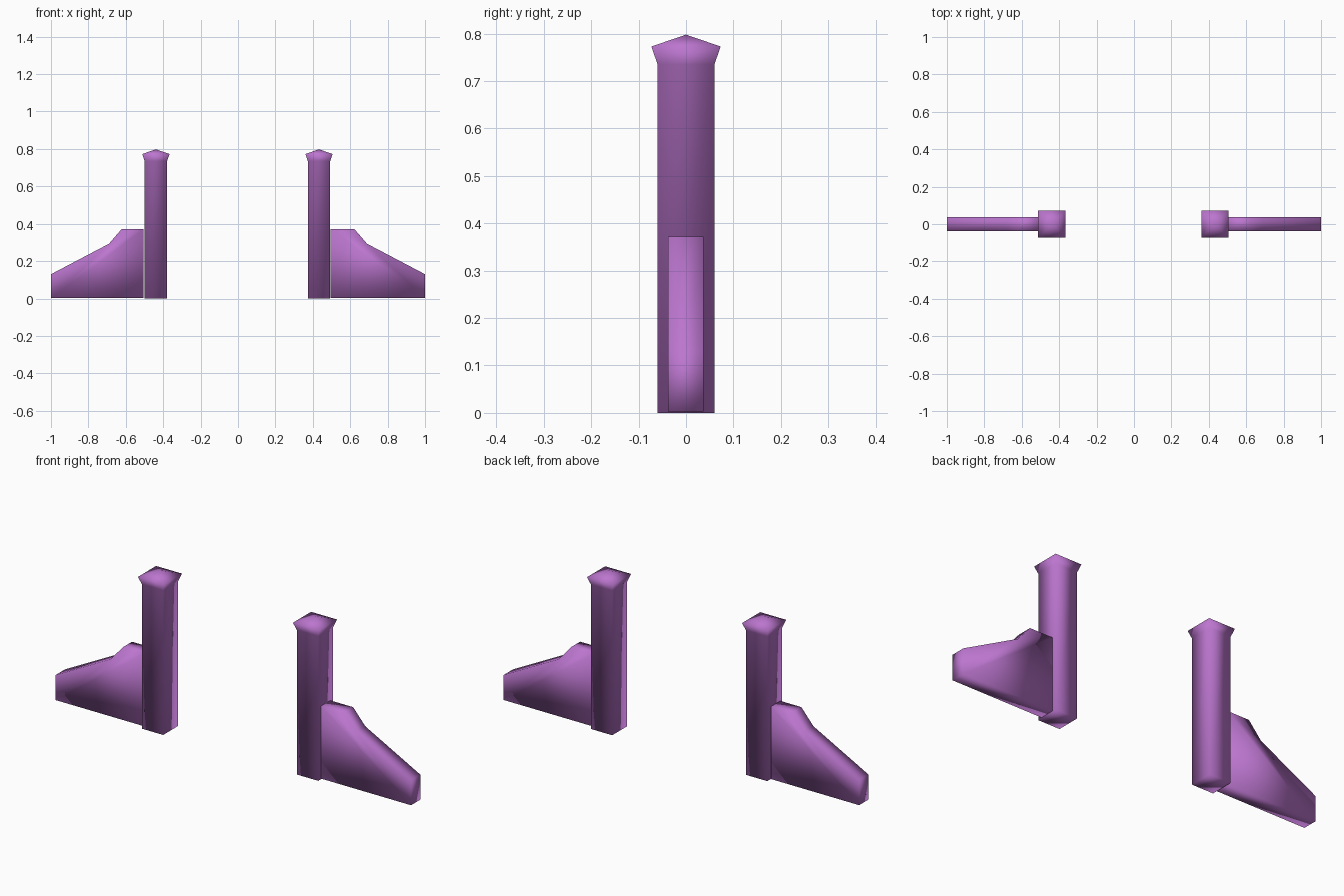
import bpy, bmesh

cube = bpy.data.objects.get("Cube")
if cube:
    bpy.data.objects.remove(cube, do_unlink=True)

purple = bpy.data.materials.new("purple")
purple.use_nodes = True
colour = (0.50, 0.18, 0.62, 1)
purple.diffuse_color = colour
purple.node_tree.nodes["Principled BSDF"].inputs["Base Color"].default_value = colour


def finish(name, bm):
    """Turn a bmesh into a smooth shaded object."""
    bmesh.ops.recalc_face_normals(bm, faces=bm.faces)
    mesh = bpy.data.meshes.new(name)
    bm.to_mesh(mesh)
    bm.free()
    mesh.materials.append(purple)
    mesh.shade_smooth()
    obj = bpy.data.objects.new(name, mesh)
    bpy.context.collection.objects.link(obj)


def post(name, cx):
    """Square shaft with a flared cap and a low pyramid top."""
    bm = bmesh.new()
    rings = []
    for half, z in ((0.06, 0), (0.06, 0.735), (0.073, 0.773)):
        corners = ((-1, -1), (1, -1), (1, 1), (-1, 1))
        rings.append([bm.verts.new((cx + half * x, half * y, z)) for x, y in corners])
    bm.faces.new(rings[0])
    apex = bm.verts.new((cx, 0, 0.798))
    for i in range(4):
        j = (i + 1) % 4
        for low, high in zip(rings, rings[1:]):
            bm.faces.new((low[i], low[j], high[j], high[i]))
        bm.faces.new((rings[-1][i], rings[-1][j], apex))
    finish(name, bm)


def wing_wall(name, side, inner):
    """Thin sloping wall, extruded from its outline."""
    bm = bmesh.new()
    outline = ((inner, 0.003), (1, 0.003), (1, 0.13),
               (0.69, 0.293), (0.622, 0.372), (inner, 0.372))
    face = bm.faces.new([bm.verts.new((side * x, -0.038, z)) for x, z in outline])
    new = bmesh.ops.extrude_face_region(bm, geom=[face])["geom"]
    verts = [v for v in new if isinstance(v, bmesh.types.BMVert)]
    bmesh.ops.translate(bm, verts=verts, vec=(0, 0.075, 0))
    finish(name, bm)


# Gate posts and their side walls
post("left_post", 0.433)
post("right_post", -0.439)
wing_wall("left_wall", 1, 0.494)
wing_wall("right_wall", -1, 0.504)
